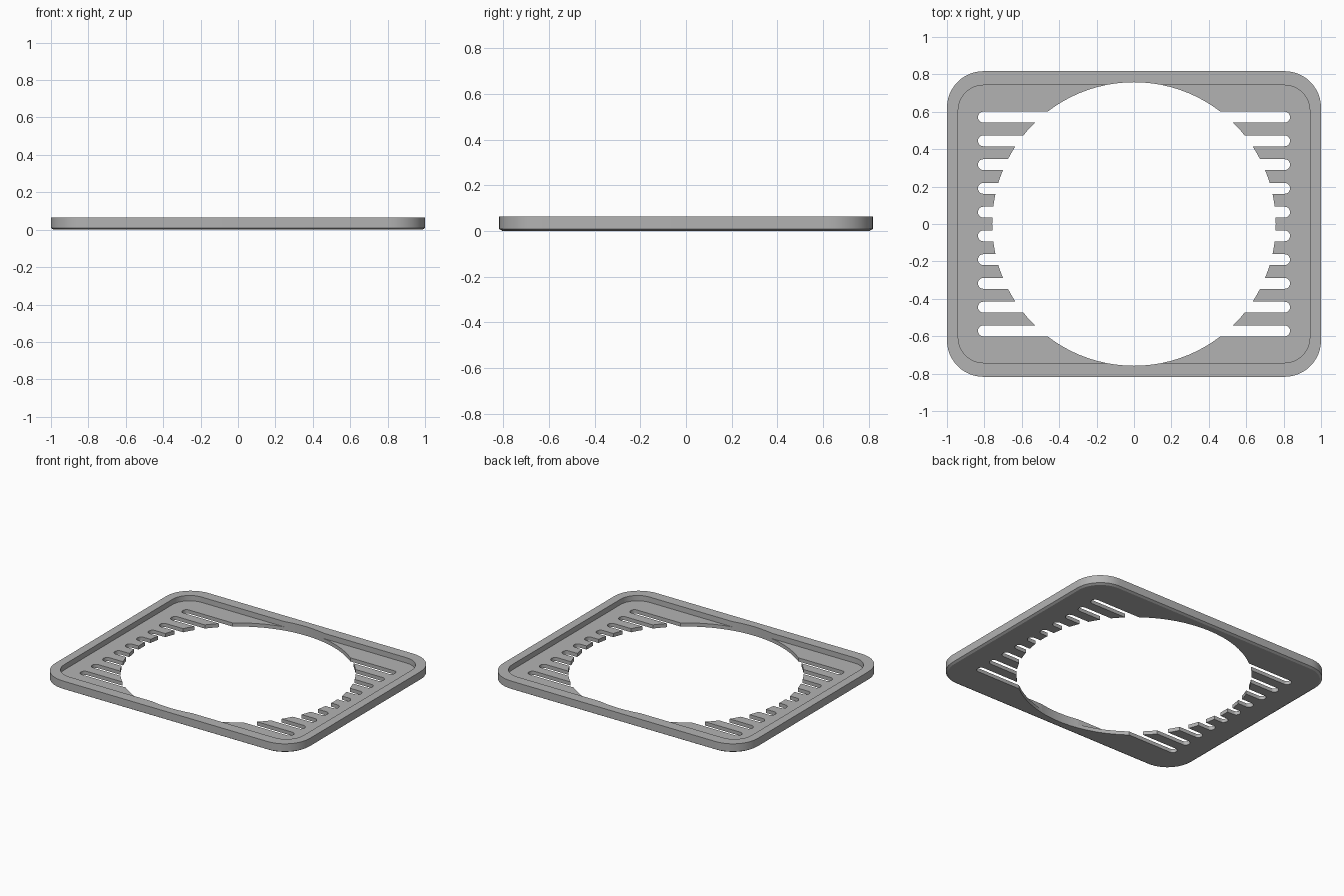
import bpy
import bmesh
from math import cos, sin, pi

HALF_X, HALF_Y, HEIGHT = 1.0, 0.817, 0.064
FLOOR_TOP, CHAMFER = 0.026, 0.015
HOLE_RADIUS = 0.758
SLOT_END, SLOT_RADIUS, SLOT_PITCH, SLOT_COUNT = 0.834, 0.029, 0.127, 10

if "Cube" in bpy.data.objects:
    bpy.data.objects.remove(bpy.data.objects["Cube"], do_unlink=True)

grey = bpy.data.materials.new("plain_grey")
grey.use_nodes = True
colour = (0.45, 0.45, 0.45, 1)
grey.diffuse_color = colour
grey.node_tree.nodes["Principled BSDF"].inputs["Base Color"].default_value = colour


def rounded_rect(hx, hy, r, steps=12, cy=0):
    """Counter-clockwise outline of a rectangle with rounded corners."""
    points = []
    for quarter, (sx, sy) in enumerate([(1, 1), (-1, 1), (-1, -1), (1, -1)]):
        for i in range(steps + 1):
            a = (quarter + i / steps) * pi / 2
            points.append((sx * (hx - r) + r * cos(a), cy + sy * (hy - r) + r * sin(a)))
    return points


def loft(name, sections):
    """Closed solid through a list of (outline, z) sections."""
    bm = bmesh.new()
    rings = [[bm.verts.new((x, y, z)) for x, y in outline] for outline, z in sections]
    for a, b in zip(rings, rings[1:]):
        for i in range(len(a)):
            j = (i + 1) % len(a)
            bm.faces.new((a[i], a[j], b[j], b[i]))
    bm.faces.new(rings[0][::-1])
    bm.faces.new(rings[-1])
    bmesh.ops.remove_doubles(bm, verts=bm.verts, dist=1e-5)
    bmesh.ops.recalc_face_normals(bm, faces=bm.faces)
    mesh = bpy.data.meshes.new(name)
    bm.to_mesh(mesh)
    bm.free()
    mesh.materials.append(grey)
    obj = bpy.data.objects.new(name, mesh)
    bpy.context.collection.objects.link(obj)
    return obj


# Shallow tray: chamfered base, outer wall, flat rim, recessed floor
outer = rounded_rect(HALF_X, HALF_Y, 0.195)
base = rounded_rect(HALF_X - CHAMFER, HALF_Y - CHAMFER, 0.195 - CHAMFER)
inner = rounded_rect(HALF_X - 0.06, HALF_Y - 0.075, 0.135)
tray = loft("vented_tray", [(base, 0), (outer, 0.009), (outer, HEIGHT),
                            (inner, HEIGHT), (inner, FLOOR_TOP)])

# Cutters: large round opening and the row of long rounded slots
circle = [(HOLE_RADIUS * cos(2 * pi * i / 96), HOLE_RADIUS * sin(2 * pi * i / 96))
          for i in range(96)]
cutters = [loft("opening_cutter", [(circle, -0.1), (circle, 0.2)])]
for i in range(SLOT_COUNT):
    y = (i - (SLOT_COUNT - 1) / 2) * SLOT_PITCH
    slot = rounded_rect(SLOT_END, SLOT_RADIUS, SLOT_RADIUS - 0.001, 6, y)
    cutters.append(loft("slot_cutter", [(slot, -0.1), (slot, 0.2)]))

bpy.context.view_layer.objects.active = tray
for cutter in cutters:
    cutter.hide_render = True
    cut = tray.modifiers.new("cut", "BOOLEAN")
    cut.operation = "DIFFERENCE"
    cut.solver = "EXACT"
    cut.object = cutter
    bpy.ops.object.modifier_apply(modifier=cut.name)
    bpy.data.objects.remove(cutter, do_unlink=True)

# Smooth the curved walls, keep the edges crisp
bpy.ops.object.select_all(action="DESELECT")
tray.select_set(True)
bpy.ops.object.shade_smooth_by_angle(angle=pi / 6)
